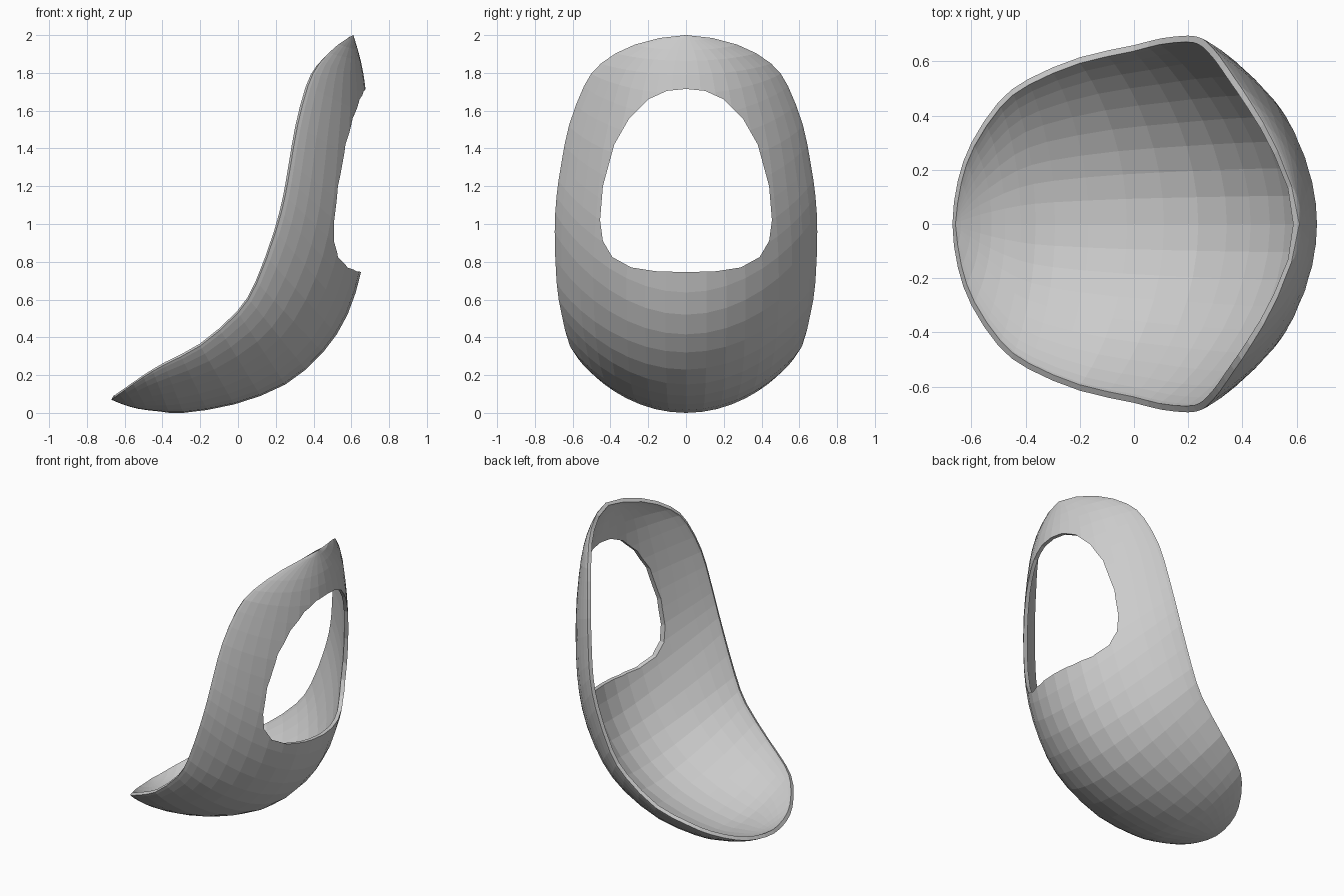
import bpy, bmesh, math

if "Cube" in bpy.data.objects:
    bpy.data.objects.remove(bpy.data.objects["Cube"])

# Section keys from front lip to top edge:
# centre-line x, z, then rim x, half-width y, z
KEYS = [
    (-.67, .07, -.67, 0, .07),
    (-.61, .045, -.65, .16, .085),
    (-.53, .022, -.60, .30, .12),
    (-.42, .008, -.50, .45, .19),
    (-.29, 0, -.39, .535, .255),
    (-.02, .045, -.20, .615, .355),
    (.25, .15, 0, .66, .53),
    (.45, .32, .10, .685, .69),
    (.58, .52, .20, .695, .96),
    (.655, .76, .25, .685, 1.15),
    (.69, 1.0, .28, .66, 1.32),
    (.70, 1.3, .315, .62, 1.52),
    (.69, 1.57, .37, .54, 1.73),
    (.665, 1.79, .43, .45, 1.85),
    (.635, 1.92, .53, .27, 1.95),
    (.61, 2.0, .61, 0, 2.0),
]
# Window half outline (y, z), bottom to top
WINDOW = [(0, .745), (.16, .75), (.29, .77), (.39, .825), (.44, .91), (.455, 1.02),
          (.44, 1.2), (.38, 1.42), (.30, 1.56), (.20, 1.66), (.10, 1.705), (0, 1.715)]


def catmull(p0, p1, p2, p3, t):
    return [.5 * (2 * b + (c - a) * t + (2 * a - 5 * b + 4 * c - d) * t * t
                  + (3 * b - a - 3 * c + d) * t ** 3)
            for a, b, c, d in zip(p0, p1, p2, p3)]


def mirrored(k):
    return (k[0], k[1], k[2], -k[3], k[4])


def new_object(name, bm):
    mesh = bpy.data.meshes.new(name)
    bm.to_mesh(mesh)
    bm.free()
    ob = bpy.data.objects.new(name, mesh)
    bpy.context.collection.objects.link(ob)
    return ob


# Curved scoop surface, lofted through the sections
keys = [mirrored(KEYS[1])] + KEYS + [mirrored(KEYS[-2])]
rows = [catmull(*keys[i:i + 4], t) for i in range(len(KEYS) - 1) for t in (0, .5)]
rows.append(KEYS[-1])
COLS = 20
bm = bmesh.new()
grid = []
for cx, cz, rx, ry, rz in rows:
    line = []
    for j in range(COLS + 1):
        a = math.pi * (j / COLS - .5)
        f = max(math.cos(a), 0) ** 1.7
        line.append(bm.verts.new((rx + (cx - rx) * f, ry * math.sin(a), rz + (cz - rz) * f)))
    grid.append(line)
for r0, r1 in zip(grid, grid[1:]):
    for j in range(COLS):
        bm.faces.new((r0[j], r0[j + 1], r1[j + 1], r1[j]))
bmesh.ops.remove_doubles(bm, verts=bm.verts, dist=.0005)
bm.normal_update()
if sum(f.normal.x * f.calc_area() for f in bm.faces) < 0:
    bmesh.ops.reverse_faces(bm, faces=bm.faces)
shell = new_object("chair_shell", bm)

# Window cutter: outline extruded along x
loop = WINDOW + [(-y, z) for y, z in WINDOW[-2:0:-1]]
bm = bmesh.new()
face = bm.faces.new([bm.verts.new((.1, y, z)) for y, z in loop])
ext = bmesh.ops.extrude_face_region(bm, geom=[face])
bmesh.ops.translate(bm, vec=(1, 0, 0),
                    verts=[v for v in ext["geom"] if isinstance(v, bmesh.types.BMVert)])
bmesh.ops.recalc_face_normals(bm, faces=bm.faces)
cutter = new_object("window_cutter", bm)
cutter.hide_render = True

# Thickness, then window opening in the backrest
solid = shell.modifiers.new("thickness", 'SOLIDIFY')
solid.thickness = .025
solid.offset = -1
cut = shell.modifiers.new("window", 'BOOLEAN')
cut.operation = 'DIFFERENCE'
cut.solver = 'EXACT'
cut.object = cutter
bpy.context.view_layer.objects.active = shell
shell.select_set(True)
for name in ("thickness", "window"):
    bpy.ops.object.modifier_apply(modifier=name)
bpy.data.objects.remove(cutter)
